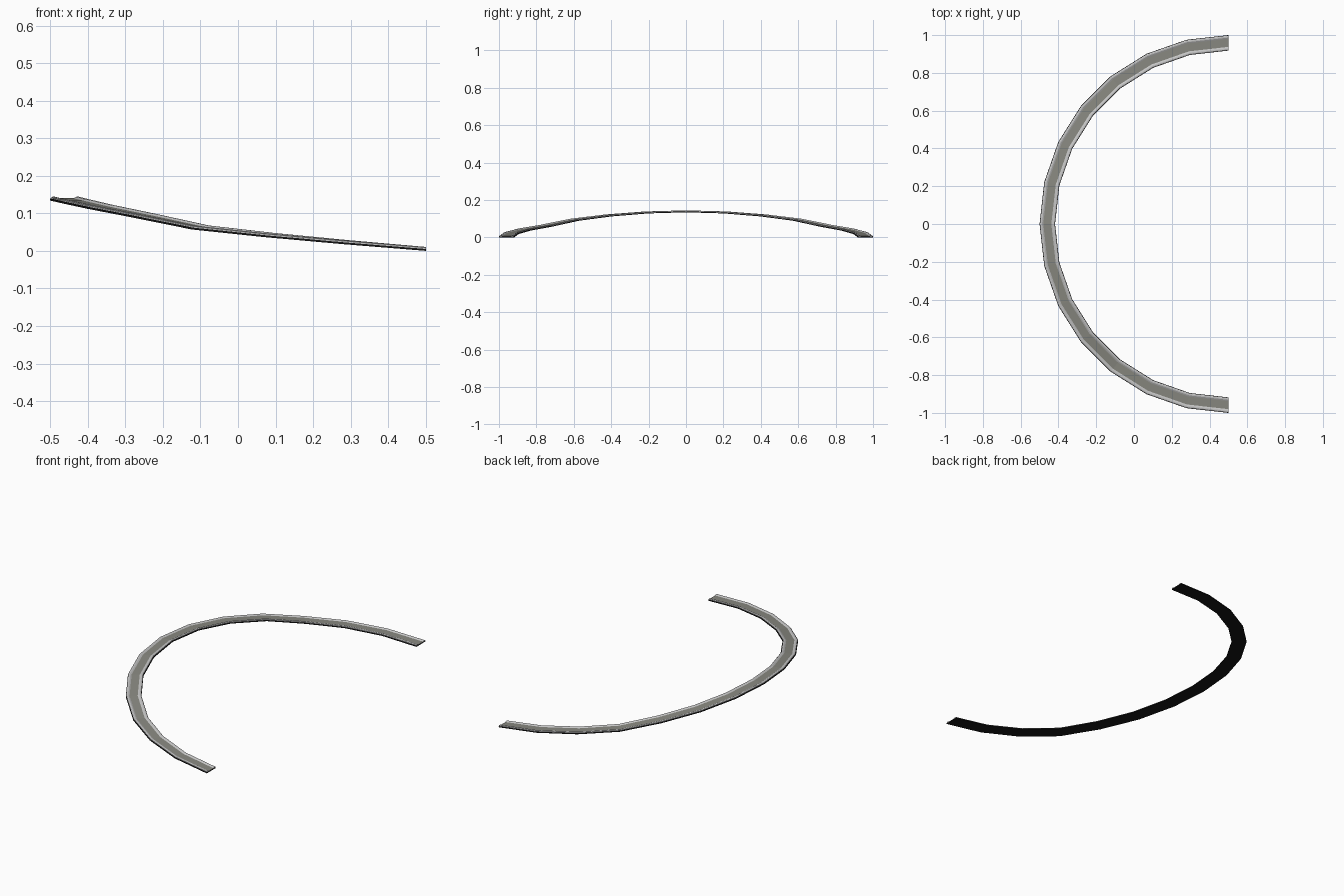
import bpy, bmesh, math

if "Cube" in bpy.data.objects:
    bpy.data.objects.remove(bpy.data.objects["Cube"])


def material(name, rgb):
    m = bpy.data.materials.new(name)
    m.diffuse_color = (*rgb, 1)
    m.use_nodes = True
    m.node_tree.nodes["Principled BSDF"].inputs["Base Color"].default_value = m.diffuse_color
    return m


BLACK = material("black base", (0.008, 0.008, 0.008))
LIGHT = material("light grey kerb", (0.56, 0.56, 0.56))
GREY = material("warm grey track", (0.25, 0.25, 0.22))

# Underside height from one end of the arc to its crest (seven equal steps)
RISE = [0.0, 0.018, 0.037, 0.057, 0.089, 0.112, 0.128, 0.134]
HEIGHTS = RISE + RISE[-2::-1]
STEPS = len(HEIGHTS) - 1


def sweep(name, profile, mat):
    """Sweep a closed (radius, height) profile along the rising half circle."""
    bm = bmesh.new()
    rings = []
    for i, h in enumerate(HEIGHTS):
        a = math.pi / 2 + math.pi * i / STEPS
        rings.append([bm.verts.new((0.5 + r * math.cos(a), r * math.sin(a), h + z))
                      for r, z in profile])
    n = len(profile)
    for a, b in zip(rings, rings[1:]):
        for j in range(n):
            k = (j + 1) % n
            bm.faces.new((a[j], a[k], b[k], b[j]))
    bm.faces.new(rings[0])
    bm.faces.new(rings[-1])
    bmesh.ops.recalc_face_normals(bm, faces=bm.faces)
    me = bpy.data.meshes.new(name)
    bm.to_mesh(me)
    bm.free()
    me.materials.append(mat)
    ob = bpy.data.objects.new(name, me)
    bpy.context.collection.objects.link(ob)
    return ob


MID = 0.959
HALF = 0.041

# Dark slab carrying the track
sweep("base_slab", [(MID - HALF, 0), (MID + HALF, 0),
                    (MID + HALF, 0.005), (MID - HALF, 0.005)], BLACK)

# Flat running surface between the kerbs
sweep("track_surface", [(MID - 0.024, 0.004), (MID + 0.024, 0.004),
                        (MID + 0.024, 0.0062), (MID - 0.024, 0.0062)], GREY)

# Raised kerbs that slope down to the track
for name, s in (("outer_kerb", 1), ("inner_kerb", -1)):
    sweep(name, [(MID + s * 0.020, 0.0045), (MID + s * 0.038, 0.0045),
                 (MID + s * 0.038, 0.0085), (MID + s * 0.034, 0.0105),
                 (MID + s * 0.028, 0.0100), (MID + s * 0.020, 0.0055)], LIGHT)
